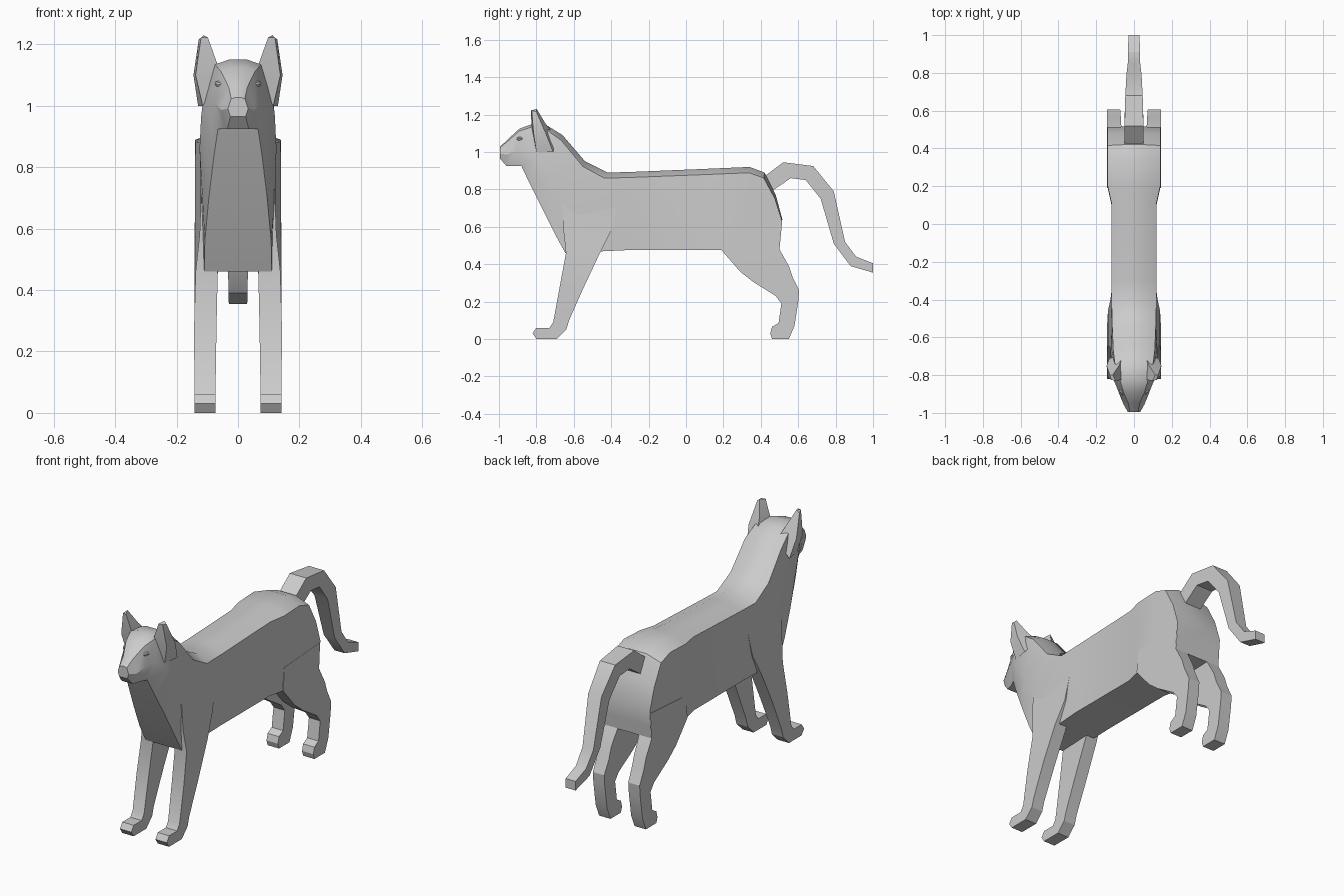
import bpy, bmesh
from math import radians


def loft(name, rings, mirror=False):
    """Skin a list of equal-length point rings and cap both ends."""
    bm = bmesh.new()
    vs = [[bm.verts.new(p) for p in r] for r in rings]
    n = len(vs[0])
    for a, b in zip(vs, vs[1:]):
        for i in range(n):
            j = (i + 1) % n
            bm.faces.new((a[i], a[j], b[j], b[i]))
    bm.faces.new(vs[0])
    bm.faces.new(vs[-1][::-1])
    bmesh.ops.recalc_face_normals(bm, faces=bm.faces)
    me = bpy.data.meshes.new(name)
    bm.to_mesh(me)
    bm.free()
    ob = bpy.data.objects.new(name, me)
    bpy.context.collection.objects.link(ob)
    finish(ob, mirror)
    return ob


def finish(ob, mirror):
    bpy.ops.object.select_all(action='DESELECT')
    ob.select_set(True)
    bpy.context.view_layer.objects.active = ob
    bpy.ops.object.shade_smooth_by_angle(angle=radians(28))
    if mirror:
        m = ob.modifiers.new("mirror", 'MIRROR')
        m.use_mirror_merge = False


def body_ring(yb, zb, yt, zt, wb, wm, wt):
    """Slanted cross-section: flat bottom, full sides, shallow ridge on top."""
    def at(t):
        return yb + (yt - yb) * t, zb + (zt - zb) * t
    side = [(wb, *at(0)), (wm, *at(.42)), (wt, *at(.93))]
    return side + [(.4 * wt, *at(1)), (-.4 * wt, *at(1))] + [(-x, y, z) for x, y, z in side[::-1]]


def strip(y0, z0, y1, z1, xi, xo):
    """Rectangular limb section between a front and a back edge point."""
    return [(xi, y0, z0), (xo, y0, z0), (xo, y1, z1), (xi, y1, z1)]


# head, neck, trunk and rump in one skin
loft("body", [body_ring(*s) for s in [
    (-.995, .965, -.995, 1.027, .025, .033, .022),
    (-.96, .925, -.95, 1.07, .035, .055, .03),
    (-.92, .925, -.89, 1.125, .045, .075, .055),
    (-.88, .925, -.82, 1.15, .065, .095, .075),
    (-.84, .84, -.74, 1.14, .078, .12, .10),
    (-.77, .70, -.66, 1.09, .095, .125, .11),
    (-.70, .56, -.54, .95, .108, .122, .115),
    (-.645, .46, -.42, .89, .11, .122, .118),
    (-.32, .475, -.30, .893, .118, .12, .119),
    (.10, .475, .11, .91, .118, .12, .119),
    (.19, .475, .20, .914, .138, .14, .139),
    (.30, .475, .34, .92, .14, .14, .14),
    (.36, .475, .42, .89, .14, .14, .14),
    (.42, .475, .48, .77, .14, .14, .14),
    (.50, .478, .515, .64, .14, .14, .14)]])

# front legs
loft("front_leg", [strip(*s) for s in [
    (-.66, .74, -.36, .74, .05, .119),
    (-.655, .58, -.40, .58, .06, .125),
    (-.642, .46, -.46, .46, .066, .138),
    (-.675, .28, -.545, .28, .07, .143),
    (-.71, .09, -.625, .10, .073, .142),
    (-.73, .06, -.64, .05, .073, .142),
    (-.80, .06, -.69, 0, .073, .142),
    (-.82, .03, -.80, 0, .073, .142)]], True)

# hind legs
loft("hind_leg", [strip(*s) for s in [
    (.20, .60, .51, .62, .06, .141),
    (.19, .475, .50, .48, .065, .142),
    (.29, .36, .55, .39, .07, .142),
    (.36, .305, .57, .33, .07, .142),
    (.48, .23, .605, .26, .073, .142),
    (.51, .19, .60, .20, .073, .142),
    (.495, .085, .58, .07, .073, .142),
    (.46, .065, .55, 0, .073, .142),
    (.45, .03, .46, 0, .073, .142)]], True)

# tail: upper edge, lower edge, half width
loft("tail", [strip(*s, -w, w) for *s, w in [
    (.40, .855, .45, .785, .05),
    (.52, .945, .56, .86, .05),
    (.68, .925, .64, .85, .046),
    (.79, .79, .72, .75, .04),
    (.85, .52, .79, .51, .033),
    (.91, .44, .88, .39, .031),
    (1.0, .405, 1.0, .355, .03)]])

# ears
loft("ear", [
    [(.06, -.82, 1.10), (.115, -.80, 1.00), (.13, -.71, 1.00), (.06, -.70, 1.09)],
    [(.065, -.825, 1.13), (.138, -.815, 1.10), (.145, -.75, 1.10), (.08, -.75, 1.15)],
    [(.098, -.83, 1.222), (.12, -.825, 1.222), (.128, -.80, 1.215), (.112, -.798, 1.23)]], True)

# eyes
bpy.ops.mesh.primitive_uv_sphere_add(segments=10, ring_count=6, radius=1)
eye = bpy.context.object
eye.name = "eye"
for v in eye.data.vertices:
    x, y, z = v.co
    v.co = (.056 + .021 * x, -.893 + .016 * y - .012 * -x, 1.068 + .012 * z + .005 * x)
eye.location = (0, 0, 0)
finish(eye, True)
